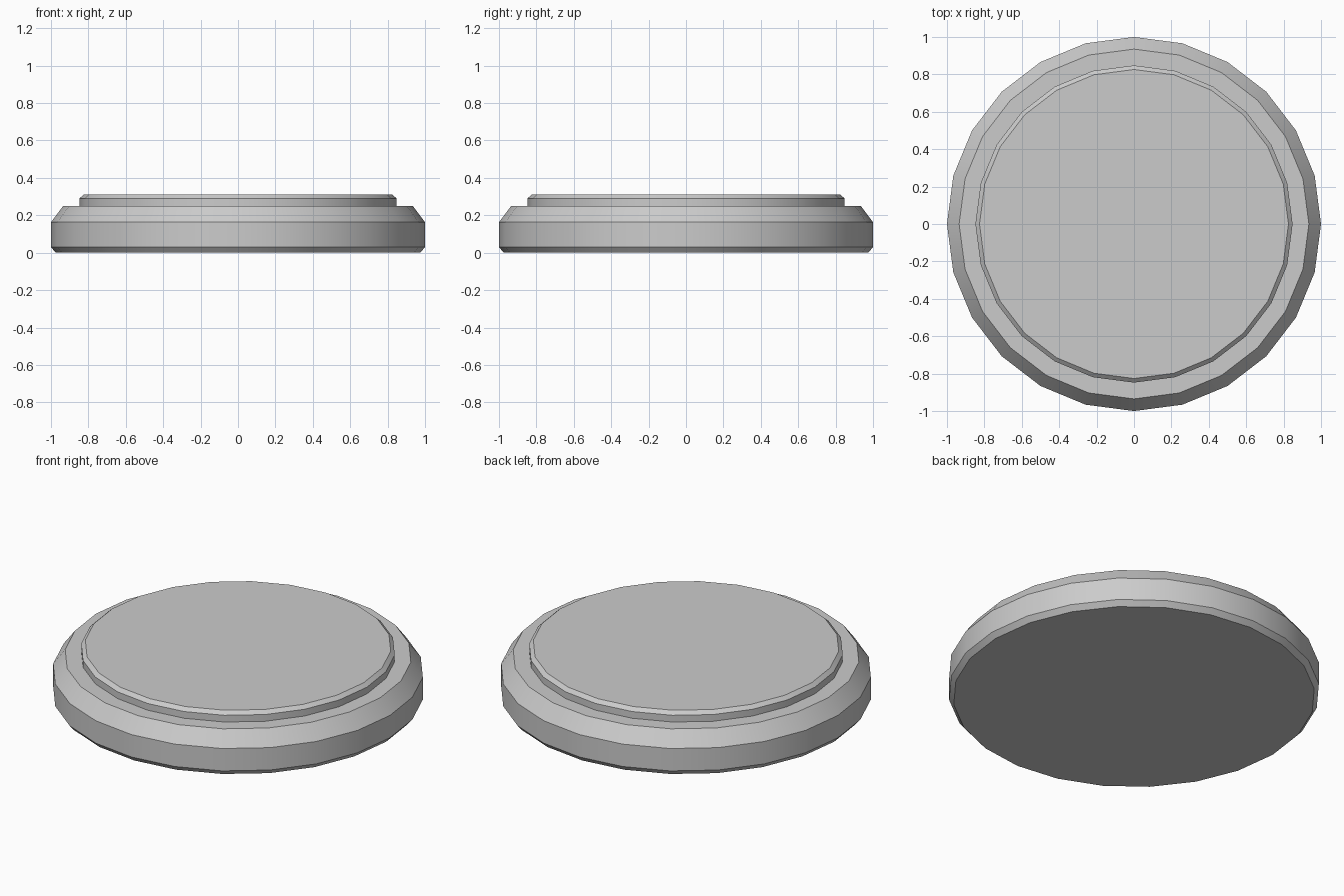
import bpy, bmesh
from math import cos, sin, tau, radians

if "Cube" in bpy.data.objects:
    bpy.data.objects.remove(bpy.data.objects["Cube"])

SIDES = 24


def turned(name, profile):
    """Solid of revolution from (radius, height) pairs, capped at both ends."""
    bm = bmesh.new()
    rings = [[bm.verts.new((r * cos(tau * i / SIDES), r * sin(tau * i / SIDES), z))
              for i in range(SIDES)] for r, z in profile]
    for low, high in zip(rings, rings[1:]):
        for i in range(SIDES):
            j = (i + 1) % SIDES
            bm.faces.new((low[i], low[j], high[j], high[i]))
    bm.faces.new(rings[0][::-1])
    bm.faces.new(rings[-1])
    mesh = bpy.data.meshes.new(name)
    bm.to_mesh(mesh)
    bm.free()
    obj = bpy.data.objects.new(name, mesh)
    bpy.context.collection.objects.link(obj)
    # smooth around the rim, crisp at the chamfers
    bpy.ops.object.select_all(action='DESELECT')
    obj.select_set(True)
    bpy.context.view_layer.objects.active = obj
    bpy.ops.object.shade_smooth_by_angle(angle=radians(25))
    return obj


# Chamfered base disc
turned("base_disc", [(0.975, 0), (1, 0.03), (1, 0.163), (0.935, 0.25)])

# Raised top plate with a small bevel
turned("top_plate", [(0.848, 0.25), (0.848, 0.29), (0.826, 0.31)])
